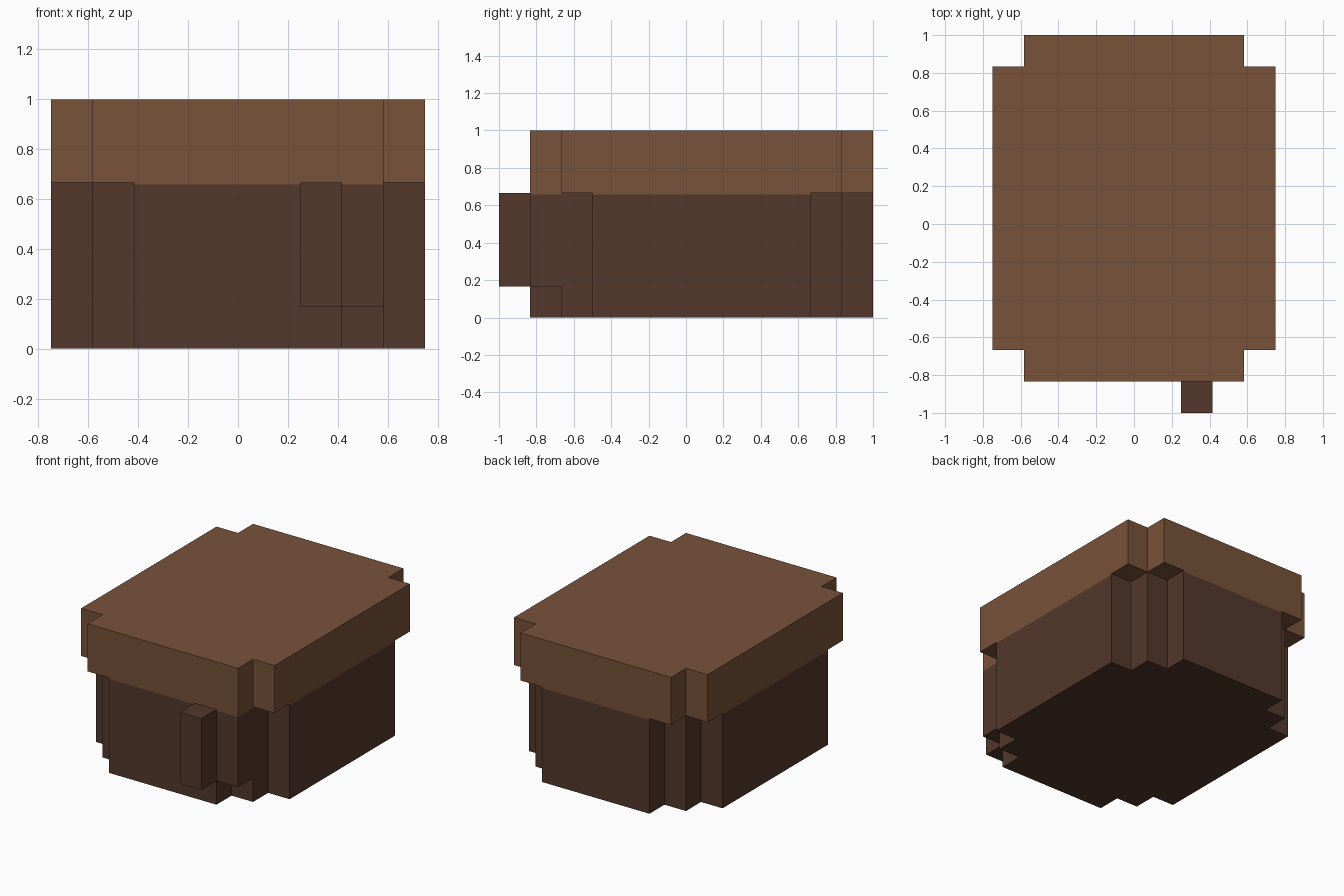
import bpy
import bmesh

cube = bpy.data.objects.get("Cube")
if cube:
    bpy.data.objects.remove(cube, do_unlink=True)

U = 1 / 6          # block size
MID_Y = 0.5        # centre of the box, in blocks
SEAM = 3.95        # paint seam just under the lid, in blocks


def material(name, color):
    mat = bpy.data.materials.new(name)
    mat.use_nodes = True
    mat.diffuse_color = color
    bsdf = next(n for n in mat.node_tree.nodes if n.type == 'BSDF_PRINCIPLED')
    bsdf.inputs["Base Color"].default_value = color
    bsdf.inputs["Roughness"].default_value = 0.9
    return mat


LIGHT = material("light_brown", (0.188, 0.084, 0.042, 1))
DARK = material("dark_brown", (0.087, 0.040, 0.025, 1))


def stepped_outline(steps):
    """Counter-clockwise outline with notched corners, from widths and depths."""
    quarter = []
    for i, (x, y) in enumerate(reversed(steps)):
        quarter.append((x, y))
        if i < len(steps) - 1:
            quarter.append((steps[-2 - i][0], y))
    pts = list(quarter)
    pts += [(-x, y) for x, y in reversed(quarter)]
    pts += [(-x, -y) for x, y in quarter]
    pts += [(x, -y) for x, y in reversed(quarter)]
    return [(x, y + MID_Y) for x, y in pts]


def rectangle(x0, x1, y0, y1):
    return [(x0, y0), (x1, y0), (x1, y1), (x0, y1)]


def prism(name, outline, levels, mat, bottom=True, top=True, hidden=(), seam=False):
    """Stack walls over an outline; skip hidden sides, paint flush walls above the seam."""
    bm = bmesh.new()
    rings = [[bm.verts.new((x * U, y * U, z * U)) for x, y in outline] for z in levels]
    xs, ys = zip(*outline)
    n = len(outline)
    for low, high, z in zip(rings, rings[1:], levels):
        for i in range(n):
            j = (i + 1) % n
            if i in hidden:
                continue
            face = bm.faces.new((low[i], low[j], high[j], high[i]))
            (ax, ay), (bx, by) = outline[i], outline[j]
            flush = (ax == bx and ax in (min(xs), max(xs))) or \
                    (ay == by and ay in (min(ys), max(ys)))
            face.material_index = int(seam and flush and z >= SEAM)
    if bottom:
        bm.faces.new(rings[0][::-1])
    if top:
        bm.faces.new(rings[-1])
    mesh = bpy.data.meshes.new(name)
    bm.to_mesh(mesh)
    bm.free()
    mesh.materials.append(mat)
    if seam:
        mesh.materials.append(LIGHT)
    obj = bpy.data.objects.new(name, mesh)
    bpy.context.collection.objects.link(obj)
    return obj


# Box body with double-stepped corners
prism("box_body", stepped_outline([(2.5, 5.5), (3.5, 4.5), (4.5, 3.5)]),
      (0, SEAM, 4), DARK, top=False, seam=True)

# Lid with single-notched corners
prism("lid", stepped_outline([(3.5, 5.5), (4.5, 4.5)]), (4, 6), LIGHT)

# Block filling the front left corner under the lid
prism("corner_block", rectangle(2.5, 3.5, -5, -4), (1, SEAM, 4), DARK,
      top=False, hidden=(2, 3), seam=True)

# Latch standing out from the front
prism("latch", rectangle(1.5, 2.5, -6, -5), (1, 4), DARK, hidden=(2,))
